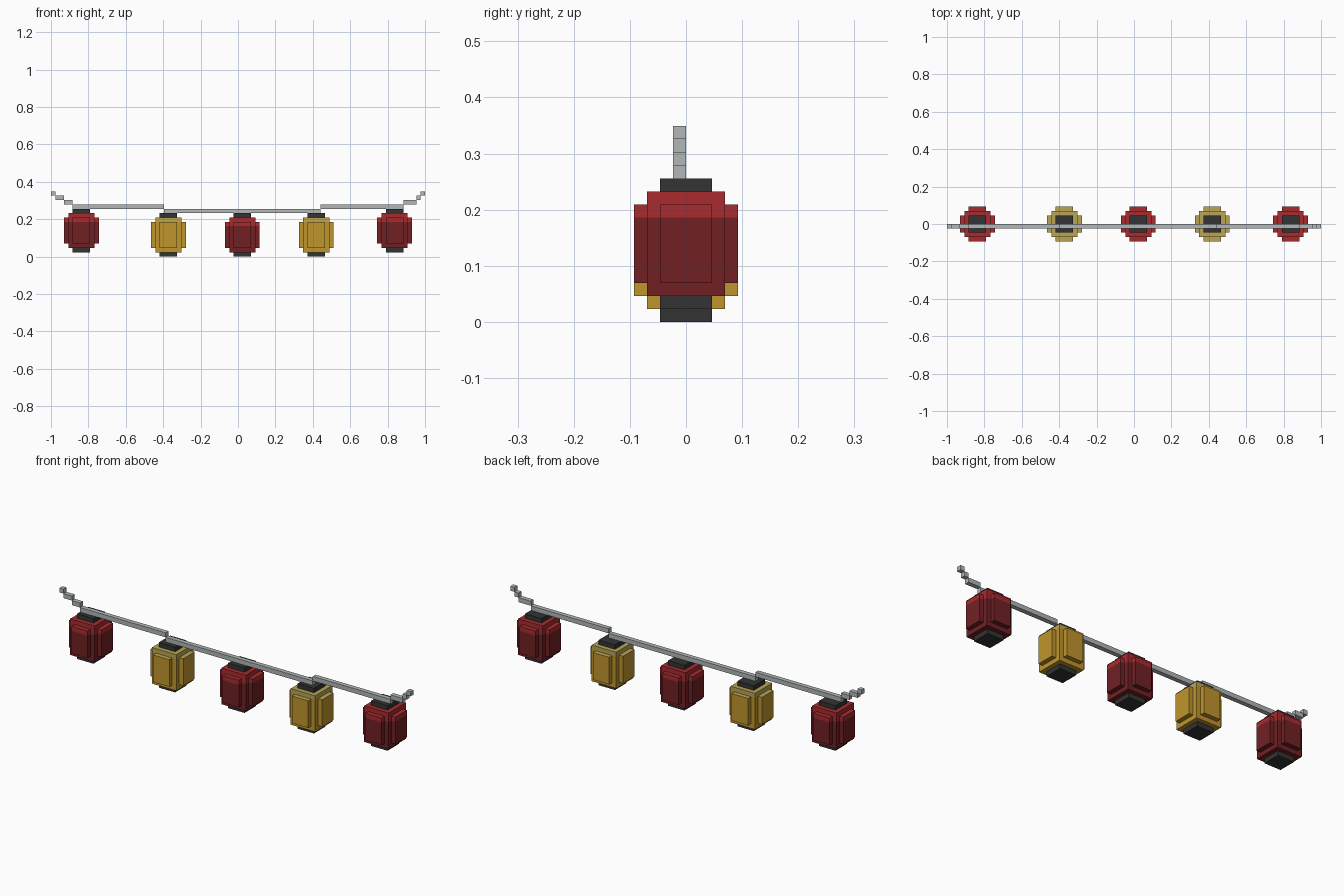
import bpy, bmesh
from mathutils import Matrix, Vector

old = bpy.data.objects.get("Cube")
if old:
    bpy.data.objects.remove(old, do_unlink=True)

U = 2 / 86  # one block of the grid


def material(name, rgb):
    """Flat colour from 0-255 display values."""
    lin = [((c / 255 + 0.055) / 1.055) ** 2.4 for c in rgb] + [1]
    m = bpy.data.materials.new(name)
    m.use_nodes = True
    m.diffuse_color = lin
    m.node_tree.nodes["Principled BSDF"].inputs["Base Color"].default_value = lin
    return m


DARK_RED = material("dark red", (113, 32, 36))
RED = material("bright red", (168, 43, 47))
GOLD = material("gold", (192, 149, 45))
PALE = material("pale gold", (186, 165, 84))
BLACK = material("charcoal", (51, 51, 52))
GREY = material("rope grey", (178, 183, 185))


def add_box(bm, lo, hi):
    lo, hi = Vector(lo) * U, Vector(hi) * U
    mat = Matrix.Translation((lo + hi) / 2) @ Matrix.Diagonal((*(hi - lo), 1))
    bmesh.ops.create_cube(bm, size=1, matrix=mat)


def finish(bm, name, mats):
    mesh = bpy.data.meshes.new(name)
    bm.to_mesh(mesh)
    bm.free()
    for m in mats:
        mesh.materials.append(m)
    obj = bpy.data.objects.new(name, mesh)
    bpy.context.collection.objects.link(obj)
    return obj


def lantern(name, x, base, side, top, band):
    # Paper body: three crossing boxes, with a lighter band at the top
    bm = bmesh.new()
    for hx, hy, inset in ((4, 2, 1), (2, 4, 1), (3, 3, 0)):
        add_box(bm, (x - hx, -hy, base + 1 + inset), (x + hx, hy, base + 9 - inset))
    cut = (base + 9 - band) * U
    bmesh.ops.bisect_plane(bm, geom=bm.verts[:] + bm.edges[:] + bm.faces[:],
                           plane_co=(0, 0, cut), plane_no=(0, 0, 1))
    bm.normal_update()
    for f in bm.faces:
        f.material_index = int(f.calc_center_median().z > cut or f.normal.z > 0.5)
    finish(bm, name + "_body", (side, top))

    # Bottom and top caps
    bm = bmesh.new()
    for z in (base, base + 9):
        add_box(bm, (x - 2, -2, z), (x + 2, 2, z + 1))
    finish(bm, name + "_caps", (BLACK,))


# Lanterns along the rope
lantern("right_outer_lantern", -36, 1, DARK_RED, RED, 2)
lantern("right_inner_lantern", -16, 0, GOLD, PALE, 1)
lantern("middle_lantern", 1, 0, DARK_RED, RED, 2)
lantern("left_inner_lantern", 18, 0, GOLD, PALE, 1)
lantern("left_outer_lantern", 36, 1, DARK_RED, RED, 2)

# Sagging rope: stepped segments (start x, end x, height)
bm = bmesh.new()
for x0, x1, z in ((-43, -42, 14), (-42, -40, 13), (-40, -38, 12), (-38, -17, 11),
                  (-17, 19, 10), (19, 38, 11), (38, 41, 12), (41, 42, 13), (42, 43, 14)):
    add_box(bm, (x0, -1, z), (x1, 0, z + 1))
finish(bm, "rope", (GREY,))
